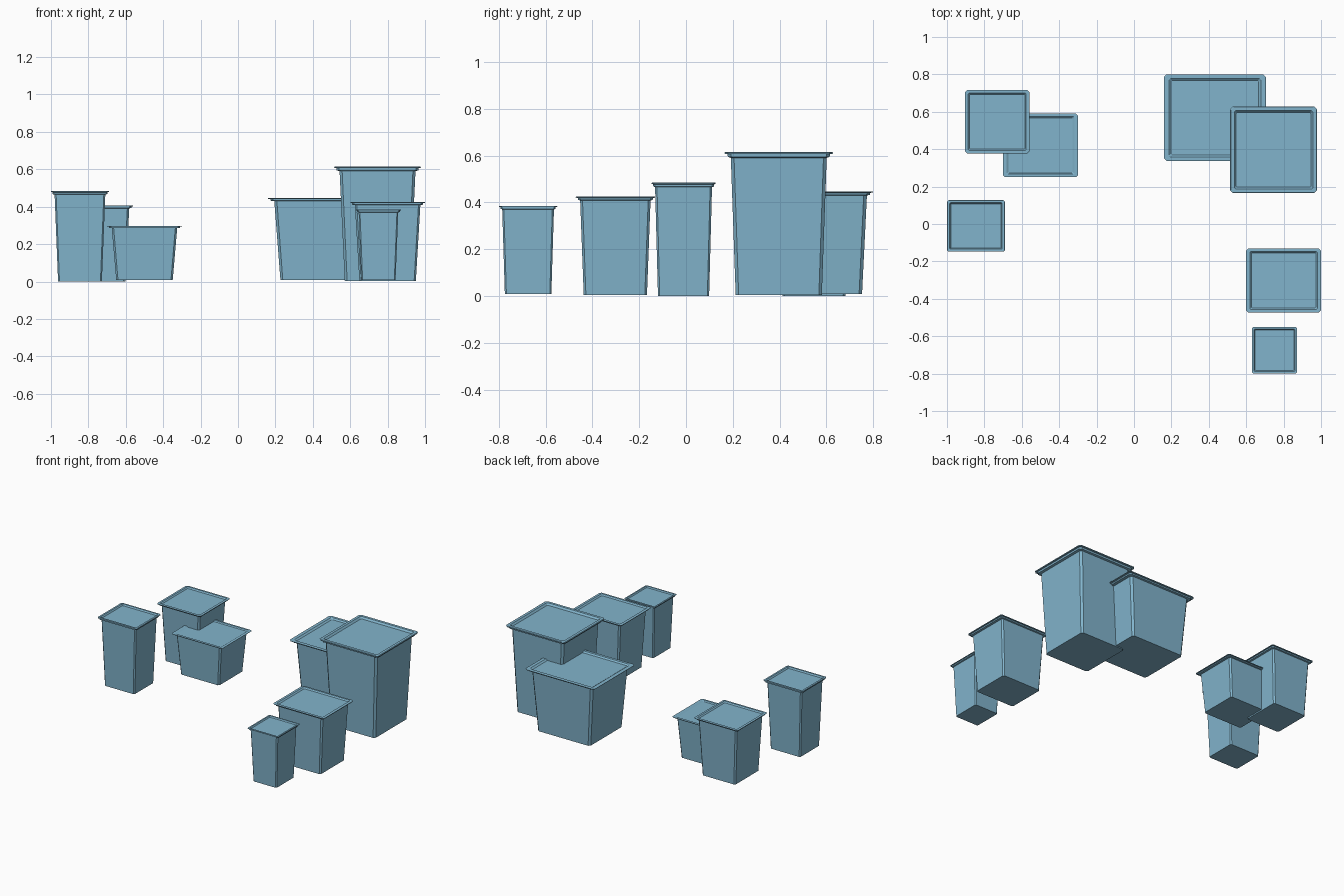
import bpy, bmesh

if "Cube" in bpy.data.objects:
    bpy.data.objects.remove(bpy.data.objects["Cube"])

mat = bpy.data.materials.new("light blue")
mat.diffuse_color = (0.222, 0.456, 0.604, 1)
mat.use_nodes = True
mat.node_tree.nodes["Principled BSDF"].inputs["Base Color"].default_value = mat.diffuse_color

# Shared cross-section: (half-width x, half-width y, height, corner cut) as fractions
PROFILE = [
    (0.755, 0.795, 0.0, 0.055),    # foot
    (0.875, 0.885, 0.96, 0.06),    # top of tapered body
    (0.945, 0.94, 0.966, 0.06),    # lower lip
    (0.95, 0.945, 0.986, 0.06),
    (0.995, 0.995, 0.988, 0.06),   # upper rim
    (1.0, 1.0, 0.996, 0.06),
    (0.985, 0.985, 1.0, 0.06),
    (0.905, 0.905, 1.0, 0.03),     # edge of shallow dished top
    (0.86, 0.86, 0.98, 0.02),
]


def ring(bm, hx, hy, z, c):
    pts = [(hx - c, -hy), (hx, -hy + c), (hx, hy - c), (hx - c, hy),
           (-hx + c, hy), (-hx, hy - c), (-hx, -hy + c), (-hx + c, -hy)]
    return [bm.verts.new((x, y, z)) for x, y in pts]


def container(name, x0, x1, y0, y1, z0, z1):
    bm = bmesh.new()
    hx, hy, h = (x1 - x0) / 2, (y1 - y0) / 2, z1 - z0
    small = min(hx, hy)
    rings = [ring(bm, hx * fx, hy * fy, h * fz, small * c) for fx, fy, fz, c in PROFILE]
    for a, b in zip(rings, rings[1:]):
        for i in range(8):
            j = (i + 1) % 8
            bm.faces.new((a[i], a[j], b[j], b[i]))
    bm.faces.new(list(reversed(rings[0])))
    bm.faces.new(rings[-1])
    me = bpy.data.meshes.new(name)
    bm.to_mesh(me)
    bm.free()
    me.materials.append(mat)
    ob = bpy.data.objects.new(name, me)
    ob.location = ((x0 + x1) / 2, (y0 + y1) / 2, z0)
    bpy.context.collection.objects.link(ob)


# Left group
container("left_back_container", -0.903, -0.56, 0.377, 0.716, 0.0, 0.407)
container("left_low_container", -0.70, -0.30, 0.25, 0.59, 0.009, 0.297)
container("left_front_container", -1.0, -0.69, -0.148, 0.127, 0.0, 0.484)
# Right group
container("right_wide_container", 0.16, 0.705, 0.337, 0.80, 0.009, 0.447)
container("right_tall_container", 0.514, 0.978, 0.165, 0.628, 0.003, 0.615)
container("right_middle_container", 0.60, 1.0, -0.472, -0.132, 0.004, 0.425)
container("right_small_container", 0.63, 0.872, -0.80, -0.55, 0.008, 0.385)
